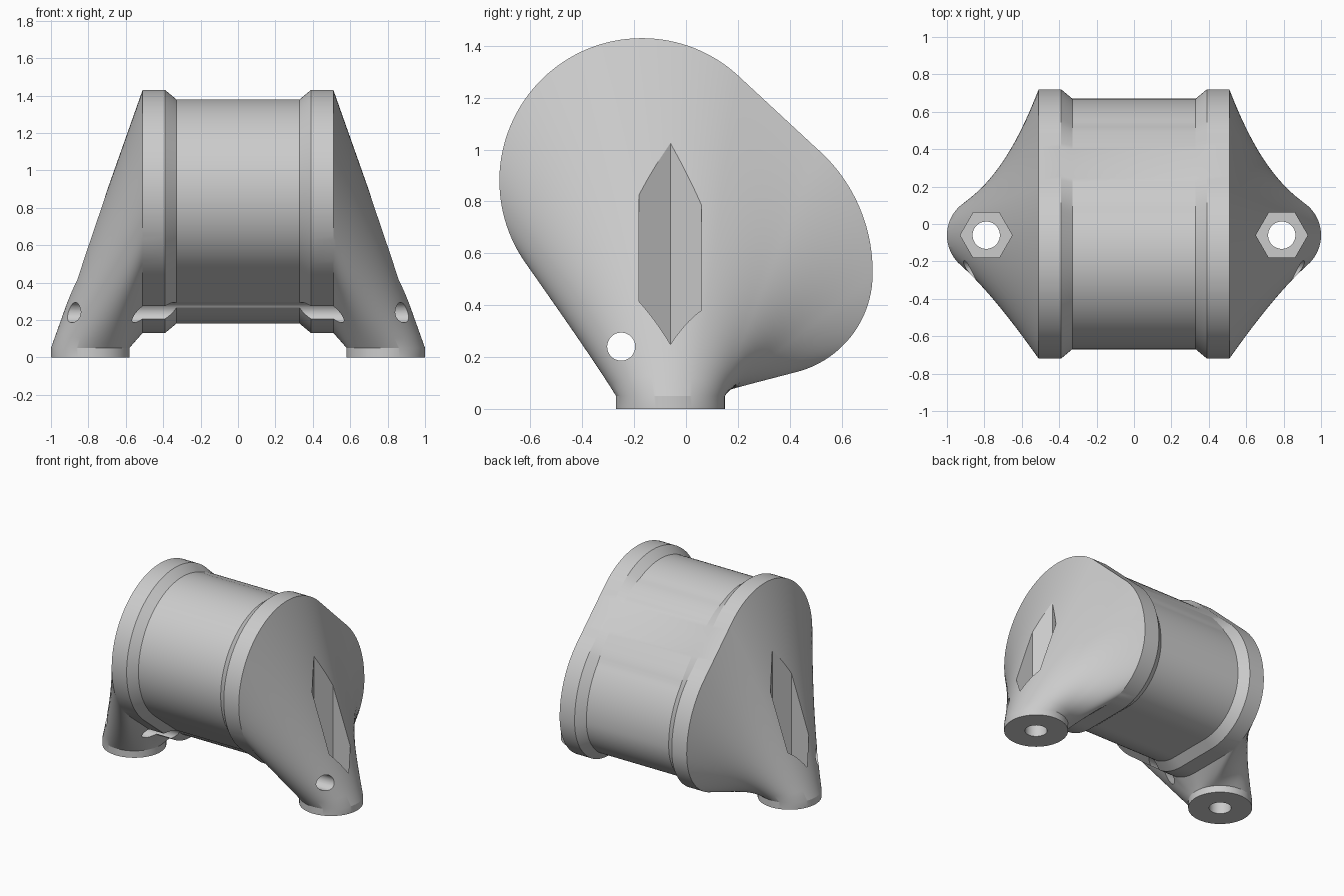
import bpy, bmesh
from math import sin, cos, atan2, pi, radians, hypot

if "Cube" in bpy.data.objects:
    bpy.data.objects.remove(bpy.data.objects["Cube"])

N = 160        # points around the housing
ROWS = 18      # rows along each leg


def tube(name, rings):
    """Closed solid skinned over a list of rings with equal point counts."""
    bm = bmesh.new()
    vs = [[bm.verts.new(p) for p in ring] for ring in rings]
    n = len(rings[0])
    for a, b in zip(vs, vs[1:]):
        for i in range(n):
            j = (i + 1) % n
            bm.faces.new((a[i], a[j], b[j], b[i]))
    bm.faces.new(vs[0][::-1])
    bm.faces.new(vs[-1])
    bmesh.ops.recalc_face_normals(bm, faces=bm.faces)
    me = bpy.data.meshes.new(name)
    bm.to_mesh(me)
    bm.free()
    ob = bpy.data.objects.new(name, me)
    bpy.context.collection.objects.link(ob)
    return ob


def cut(target, cutter):
    """Subtract the cutter from the target and remove it."""
    cutter.hide_render = True
    bpy.context.view_layer.objects.active = target
    m = target.modifiers.new("cut", 'BOOLEAN')
    m.operation, m.solver, m.object = 'DIFFERENCE', 'EXACT', cutter
    bpy.ops.object.modifier_apply(modifier=m.name)
    bpy.data.objects.remove(cutter)


def circle(n, r):
    return [(r * cos(2 * pi * i / n), r * sin(2 * pi * i / n)) for i in range(n)]


# Rounded side outline in y, z: (centre y, centre z, radius, start, end angle)
arcs = [(.33, .52, .39, -90, 0), (.09, .53, .63, 0, 49.5),
        (-.17, .88, .55, 49.5, 231.4), (.02, .51, .38, 231.4, 270)]
raw = []
for cy, cz, r, a0, a1 in arcs:
    for i in range(61):
        a = radians(a0 + (a1 - a0) * i / 60)
        raw.append((cy + r * cos(a), cz + r * sin(a)))
raw.append(raw[0])

# Resample the outline evenly
seg = [hypot(b[0] - a[0], b[1] - a[1]) for a, b in zip(raw, raw[1:])]
total, outline, k, run = sum(seg), [], 0, 0.0
for i in range(N):
    d = total * i / N
    while run + seg[k] < d:
        run += seg[k]
        k += 1
    t = (d - run) / seg[k] if seg[k] > 1e-9 else 0
    a, b = raw[k], raw[k + 1]
    outline.append((a[0] + (b[0] - a[0]) * t, a[1] + (b[1] - a[1]) * t))

# Inset outline for the middle barrel; the step fades on the flat upper back
inner = []
for i, (y, z) in enumerate(outline):
    p, q = outline[i - 1], outline[(i + 1) % N]
    ty, tz = q[0] - p[0], q[1] - p[1]
    length = hypot(ty, tz)
    fade = max(0, 1 - (hypot(y - .34, z - 1.17) / .33) ** 2)
    off = .05 - .036 * fade
    inner.append((y - off * tz / length, z + off * ty / length))

# Right half: foot, ruled leg, flange, chamfer, barrel
angles = [atan2(z - .75, y + .06) for y, z in outline]
foot = [(.79 + .21 * sin(a), -.06 + .21 * cos(a)) for a in angles]
rings = [[(x, y, 0) for x, y in foot]]
for r in range(ROWS + 1):
    t = r / ROWS
    rings.append([(fx + (.51 - fx) * t, fy + (y - fy) * t, .05 + (z - .05) * t)
                  for (fx, fy), (y, z) in zip(foot, outline)])
rings.append([(.39, y, z) for y, z in outline])
rings.append([(.33, y, z) for y, z in inner])

# Left half mirrors the right
rings += [[(-x, y, z) for x, y, z in ring] for ring in reversed(rings)]
housing = tube("housing_with_feet", rings)

# Hexagonal nut pockets and bolt holes in both feet
for s in (-1, 1):
    for n, r, z0, z1 in ((6, .139, .12, 1.6), (48, .073, -.1, .3)):
        pts = circle(n, r)
        cut(housing, tube("foot_cutter",
            [[(s * .79 + x, -.06 + y, z) for x, y in pts] for z in (z0, z1)]))

# Long pin hole running sideways through both legs
pts = circle(48, .054)
cut(housing, tube("pin_cutter",
    [[(x, -.25 + a, .24 + b) for a, b in pts] for x in (-1.2, 1.2)]))

bpy.ops.object.select_all(action='DESELECT')
housing.select_set(True)
bpy.context.view_layer.objects.active = housing
bpy.ops.object.shade_smooth_by_angle(angle=radians(17))
